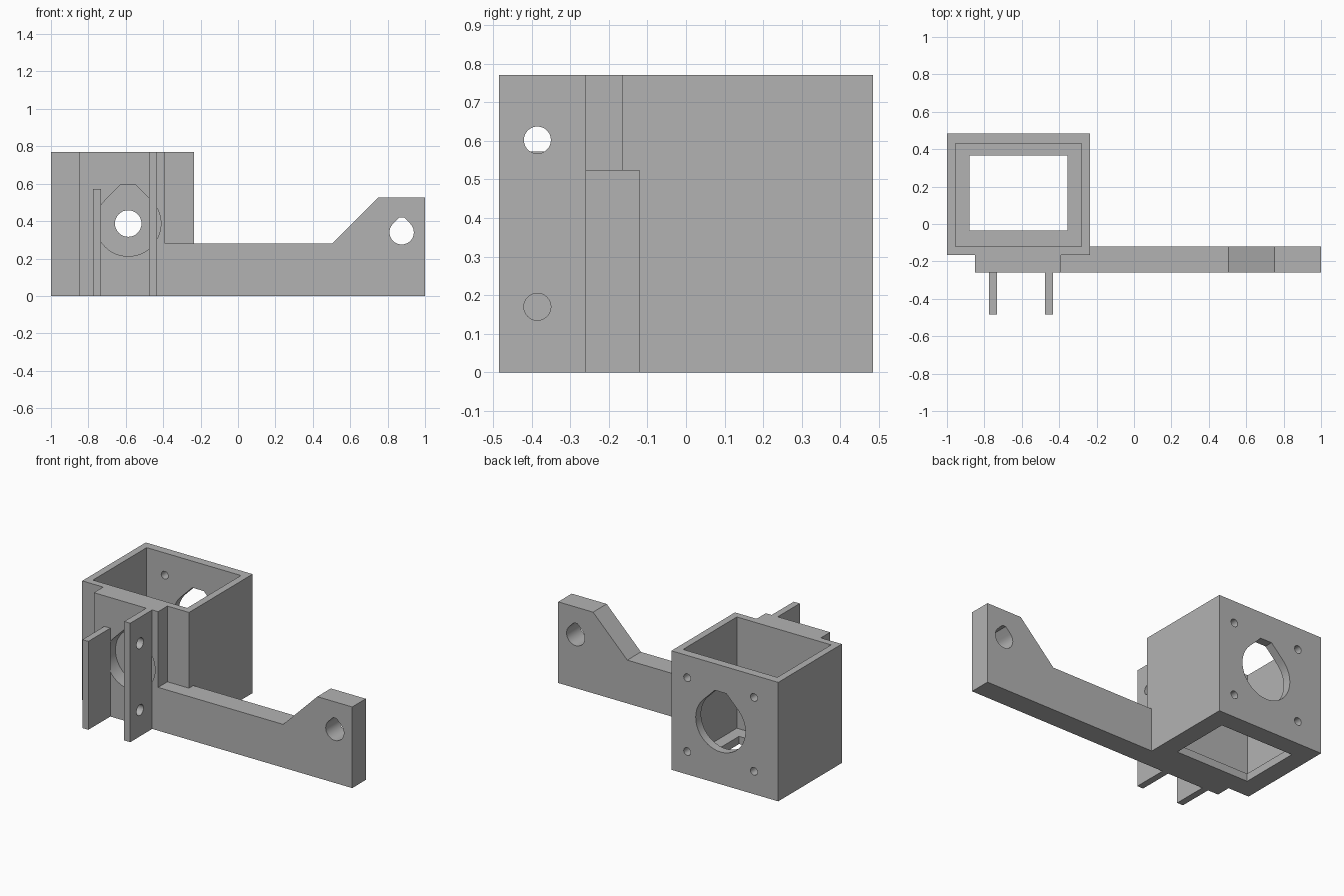
import bpy, bmesh, math
from mathutils import Vector

if "Cube" in bpy.data.objects:
    bpy.data.objects.remove(bpy.data.objects["Cube"])

grey = bpy.data.materials.new("plain grey")
grey.diffuse_color = (0.45, 0.45, 0.45, 1)
grey.use_nodes = True
grey.node_tree.nodes["Principled BSDF"].inputs["Base Color"].default_value = grey.diffuse_color


def prism(name, pts, axis, lo, hi):
    """Extrude a 2D profile along an axis; the profile uses the other two axes in order."""
    def place(p, d):
        return {"x": (d, p[0], p[1]), "y": (p[0], d, p[1]), "z": (p[0], p[1], d)}[axis]
    bm = bmesh.new()
    face = bm.faces.new([bm.verts.new(place(p, lo)) for p in pts])
    ext = bmesh.ops.extrude_face_region(bm, geom=[face])
    shift = Vector(place((0, 0), hi - lo))
    bmesh.ops.translate(bm, vec=shift, verts=[v for v in ext["geom"] if isinstance(v, bmesh.types.BMVert)])
    bmesh.ops.recalc_face_normals(bm, faces=bm.faces)
    me = bpy.data.meshes.new(name)
    bm.to_mesh(me)
    bm.free()
    me.materials.append(grey)
    ob = bpy.data.objects.new(name, me)
    bpy.context.collection.objects.link(ob)
    return ob


def rect(x0, x1, y0, y1):
    return [(x0, y0), (x1, y0), (x1, y1), (x0, y1)]


def circle(cx, cz, r, n=32):
    return [(cx + r * math.cos(2 * math.pi * i / n), cz + r * math.sin(2 * math.pi * i / n)) for i in range(n)]


def teardrop(cx, cz, r, top, n=36):
    """Circle with 45 degree shoulders and a flat top."""
    half = r * math.sqrt(2) - top
    pts = []
    for i in range(n + 1):
        a = math.radians(135 + 270 * i / n)
        pts.append((cx + r * math.cos(a), cz + r * math.sin(a)))
    return pts + [(cx + half, cz + top), (cx - half, cz + top)]


def combine(target, other, op):
    mod = target.modifiers.new(op, "BOOLEAN")
    mod.operation, mod.object, mod.solver = op, other, "EXACT"
    bpy.context.view_layer.objects.active = target
    bpy.ops.object.modifier_apply(modifier=mod.name)
    bpy.data.objects.remove(other)


H = 0.77
CX, CZ = -0.587, 0.387

# Motor box with front pad
body = prism("motor_bracket", [(-1, -.165), (-.85, -.165), (-.85, -.26), (-.39, -.26), (-.39, -.165),
                               (-.235, -.165), (-.235, .485), (-1, .485)], "z", 0, H)

# Side arm with raised end
arm = prism("arm", [(-.40, 0), (1, 0), (1, .525), (.75, .525), (.505, .28), (-.40, .28)], "y", -.26, -.121)
combine(body, arm, "UNION")

# Motor cavity, floor window, bores and screw holes
cutters = [
    prism("cavity", rect(-.955, -.28, -.12, .43), "z", .05, 1),
    prism("floor_window", rect(-.88, -.355, -.035, .365), "z", -.1, .2),
    prism("front_bore", teardrop(CX, CZ, .175, .208), "y", -.4, -.165),
    prism("shaft_hole", circle(CX, CZ, .071), "y", -.3, 0),
    prism("back_bore", teardrop(CX, CZ, .178, .211), "y", .3, .6),
    prism("arm_hole", teardrop(.875, .34, .065, .08), "y", -.4, 0),
]
for sx in (-1, 1):
    for sz in (-1, 1):
        cutters.append(prism("screw_hole", circle(CX + sx * .239, CZ + sz * .239, .025, 20), "y", .3, .6))
for c in cutters:
    combine(body, c, "DIFFERENCE")

# Guide plates standing in front of the pad
left = prism("left_plate", rect(-.775, -.732, -.485, -.26), "z", 0, .572)
right = prism("right_plate", rect(-.475, -.432, -.485, -.26), "z", 0, H)
for z in (.17, .602):
    combine(right, prism("plate_hole", circle(-.385, z, .035), "x", -.6, -.3), "DIFFERENCE")

for ob in (body, left, right):
    bpy.ops.object.select_all(action="DESELECT")
    ob.select_set(True)
    bpy.context.view_layer.objects.active = ob
    bpy.ops.object.shade_smooth_by_angle(angle=math.radians(25))
